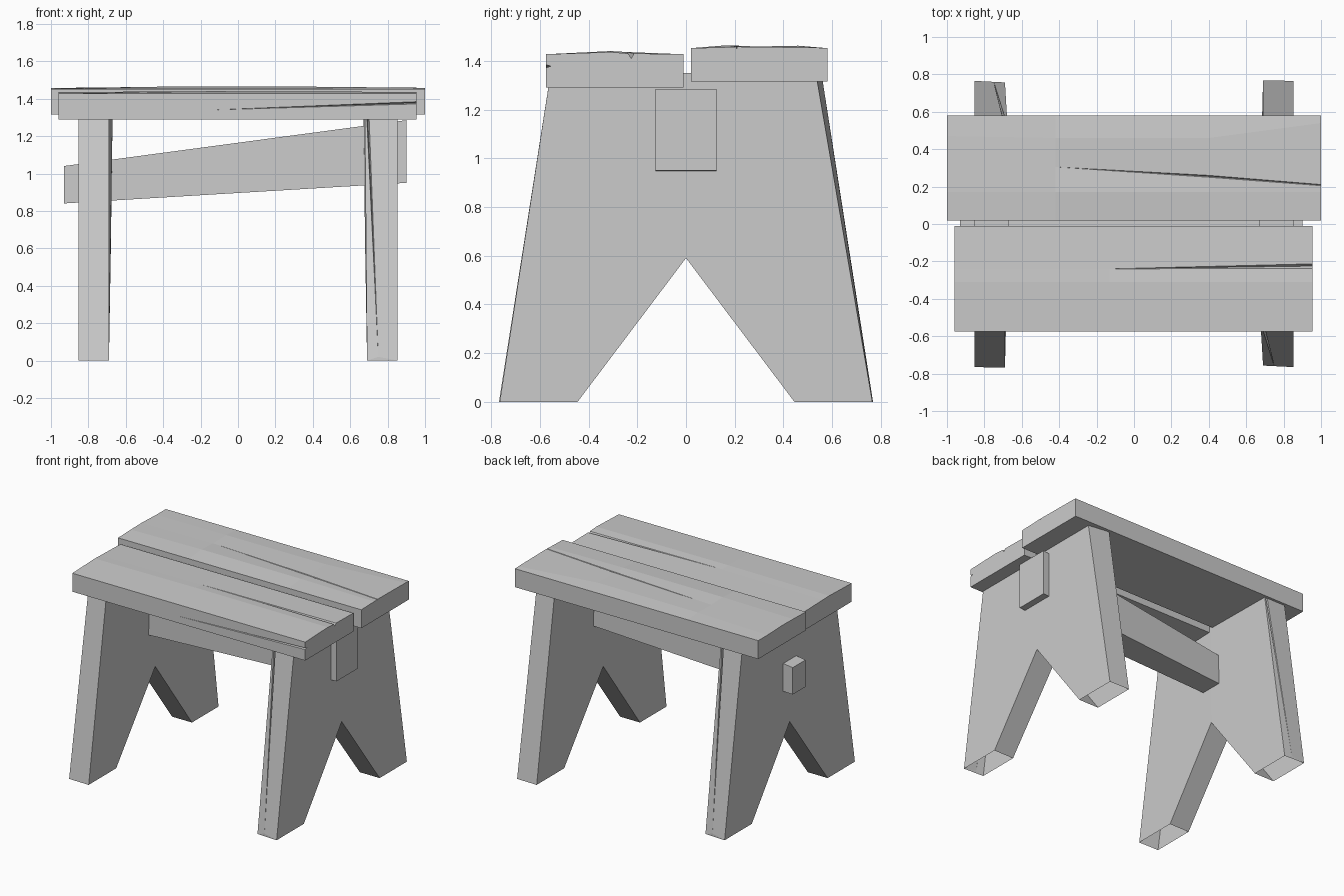
import bpy
import bmesh

if "Cube" in bpy.data.objects:
    bpy.data.objects.remove(bpy.data.objects["Cube"], do_unlink=True)

wood = bpy.data.materials.new("grey_wood")
wood.use_nodes = True
colour = (0.6, 0.6, 0.6, 1)
wood.diffuse_color = colour
wood.node_tree.nodes["Principled BSDF"].inputs["Base Color"].default_value = colour


def finish(name, bm):
    bmesh.ops.remove_doubles(bm, verts=bm.verts, dist=0.0005)
    bmesh.ops.recalc_face_normals(bm, faces=bm.faces)
    mesh = bpy.data.meshes.new(name)
    bm.to_mesh(mesh)
    bm.free()
    mesh.materials.append(wood)
    obj = bpy.data.objects.new(name, mesh)
    bpy.context.collection.objects.link(obj)
    return obj


def loft(name, stations):
    """Skin a row of (x, [(y, z), ...]) sections and cap both ends."""
    bm = bmesh.new()
    rings = [[bm.verts.new((x, y, z)) for y, z in pts] for x, pts in stations]
    count = len(rings[0])
    for a, b in zip(rings, rings[1:]):
        for i in range(count):
            j = (i + 1) % count
            bm.faces.new((a[i], a[j], b[j], b[i]))
    bm.faces.new(rings[0])
    bm.faces.new(rings[-1])
    return finish(name, bm)


def top_crack(y, z, w, d):
    return [(y - w, z), (y, z - d), (y + w, z)]


def edge_crack(y, z, w, d):
    return [(y, z - w), (y + d, z), (y, z + w)]


def front_section(ridge, crack_y, crack_z, w, d, edge_z, ew, ed):
    return ([(-0.01, 1.29), (-0.575, 1.29)] + edge_crack(-0.575, edge_z, ew, ed)
            + [(-0.575, 1.427), (-0.31, ridge)]
            + top_crack(crack_y, crack_z, w, d) + [(-0.01, 1.427)])


def back_section(ridge, crack_y, w, d, dip_y, dip_z):
    return ([(0.58, 1.315), (0.02, 1.315), (0.02, 1.452), (0.17, ridge)]
            + top_crack(crack_y, 1.458, w, d) + [(dip_y, dip_z), (0.58, 1.452)])


# Seat planks with tapering splits
loft("front_seat_plank", [
    (-0.96, front_section(1.435, -0.24, 1.433, 0, 0, 1.34, 0, 0)),
    (-0.13, front_section(1.44, -0.24, 1.436, 0, 0, 1.34, 0, 0)),
    (0.955, front_section(1.436, -0.225, 1.43, 0.012, 0.02, 1.378, 0.006, 0.02)),
])
loft("back_seat_plank", [
    (-1.0, back_section(1.456, 0.3, 0, 0, 0.47, 1.452)),
    (-0.42, back_section(1.464, 0.305, 0, 0, 0.46, 1.46)),
    (0.4, back_section(1.464, 0.255, 0.005, 0.012, 0.46, 1.462)),
    (1.0, back_section(1.456, 0.208, 0.003, 0.008, 0.54, 1.454)),
])


# Wedge-shaped stretcher that pokes through both legs
def box_section(half, low, high):
    return [(-half, low), (half, low), (half, high), (-half, high)]


loft("stretcher", [
    (-0.93, box_section(0.075, 0.84, 1.04)),
    (0.9, box_section(0.126, 0.95, 1.285)),
])


def leg_panel(name, turn):
    """Notched panel leg, open under the feet, split along one edge."""
    bm = bmesh.new()

    def v(x, y, z):
        return bm.verts.new((turn * x, turn * y, z))

    top = 1.35
    # Outer and inner outlines: two feet, notch, top corners
    outer = [v(0.853, y, z) for y, z in
             [(-0.765, 0), (-0.445, 0), (0, 0.59), (0.445, 0), (0.765, 0),
              (0.533, top), (0, top), (-0.556, top)]]
    inner = [v(x, y, z) for x, y, z in
             [(0.69, -0.757, 0), (0.69, -0.445, 0), (0.68, 0, 0.59),
              (0.69, 0.445, 0), (0.69, 0.768, 0), (0.69, 0.556, top),
              (0.67, 0, top), (0.678, -0.556, top)]]
    for side in (outer, inner):
        bm.faces.new([side[i] for i in (0, 1, 2, 6, 7)])
        bm.faces.new([side[i] for i in (2, 3, 4, 5, 6)])
    # Notch, back edge and top
    for i in (1, 2, 4, 5, 6):
        bm.faces.new((outer[i], outer[i + 1], inner[i + 1], inner[i]))
    # Split front edge
    tip = v(0.75, -0.76, 0.02)
    lip_a = v(0.699, -0.556, top)
    floor = v(0.691, -0.53, top)
    lip_b = v(0.686, -0.556, top)
    bm.faces.new((outer[0], tip, lip_a, outer[7]))
    bm.faces.new((tip, floor, lip_a))
    bm.faces.new((tip, lip_b, floor))
    bm.faces.new((inner[0], inner[7], lip_b, tip))
    bm.faces.new((outer[0], inner[0], tip))
    return finish(name, bm)


leg_panel("left_leg_panel", 1)
leg_panel("right_leg_panel", -1)
